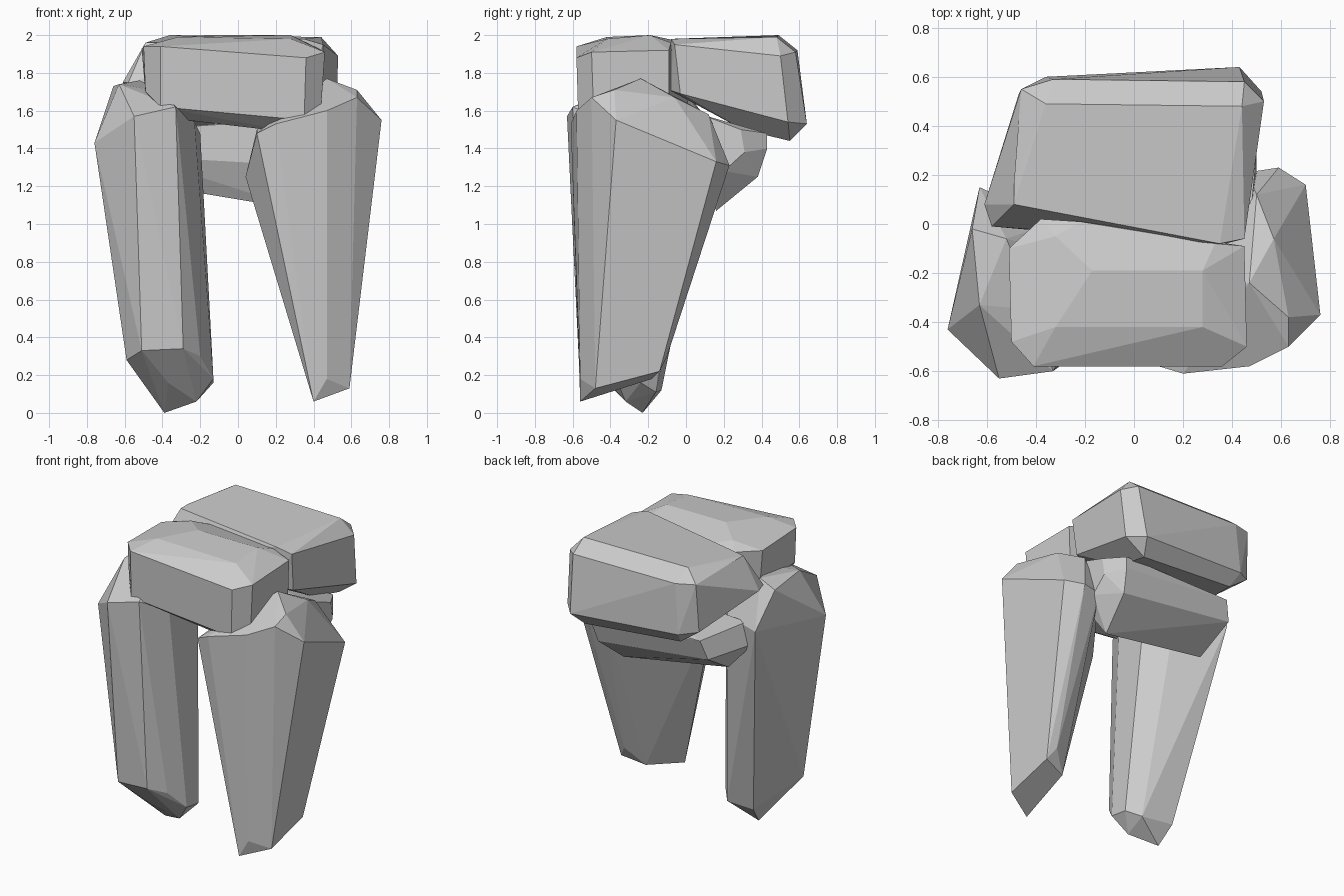
import bpy, bmesh, math


def stone(name, *sections):
    """Rough-hewn convex block wrapped around a few cross-section outlines."""
    bm = bmesh.new()
    for section in sections:
        for p in section:
            bm.verts.new(p)
    hull = bmesh.ops.convex_hull(bm, input=bm.verts[:])
    loose = {g for g in hull["geom_interior"] + hull["geom_unused"]
             if isinstance(g, bmesh.types.BMVert)}
    bmesh.ops.delete(bm, geom=list(loose), context='VERTS')
    # merge nearly flat triangles into broad facets
    bmesh.ops.dissolve_limit(bm, angle_limit=math.radians(7),
                             verts=bm.verts[:], edges=bm.edges[:])
    bmesh.ops.recalc_face_normals(bm, faces=bm.faces[:])
    me = bpy.data.meshes.new(name)
    bm.to_mesh(me)
    bm.free()
    ob = bpy.data.objects.new(name, me)
    bpy.context.collection.objects.link(ob)
    return ob


# left upright: crown, shoulder, ankle, tip
stone("left_upright",
      [(-.66, -.02, 1.73), (-.52, -.06, 1.76), (-.63, -.33, 1.74), (-.40, -.35, 1.70)],
      [(-.76, -.43, 1.43), (-.55, -.63, 1.57), (-.33, -.60, 1.62), (-.23, -.42, 1.54),
       (-.20, -.15, 1.48), (-.32, .01, 1.48), (-.63, .15, 1.50)],
      [(-.59, -.43, .28), (-.51, -.57, .33), (-.29, -.57, .34), (-.20, -.48, .30)],
      [(-.13, -.37, .18), (-.13, -.24, .16), (-.20, -.16, .11), (-.42, -.13, .12),
       (-.39, -.23, .0), (-.37, -.42, .16), (-.22, -.32, .06)])

# right upright, leaning inward at the foot
stone("right_upright",
      [(.47, -.24, 1.77), (.63, -.38, 1.71), (.57, -.06, 1.67), (.50, .12, 1.58)],
      [(.63, -.50, 1.67), (.76, -.37, 1.55), (.70, .16, 1.33), (.59, .23, 1.31),
       (.46, .21, 1.30), (.47, -.58, 1.60), (.20, -.61, 1.53), (.10, -.58, 1.48)],
      [(.04, -.35, 1.25), (.10, -.30, 1.50)],
      [(.40, -.56, .06), (.47, -.56, .18), (.59, -.48, .13), (.59, -.14, .22),
       (.54, -.10, .30), (.43, -.18, .18)])

# front capstone: top, upper rim, lower rim, underside
stone("front_capstone",
      [(-.17, -.19, 2.0), (.28, -.19, 2.0), (.28, -.42, 1.98), (-.32, -.42, 1.99),
       (-.32, -.05, 1.97), (-.22, .01, 1.95)],
      [(-.51, -.10, 1.93), (-.38, .02, 1.93), (.45, -.09, 1.92), (.33, -.08, 1.96),
       (.46, -.50, 1.91), (.36, -.58, 1.88), (-.41, -.58, 1.94), (-.50, -.48, 1.94)],
      [(-.49, -.10, 1.68), (-.38, .01, 1.64), (.44, -.09, 1.60), (.44, -.49, 1.62),
       (.35, -.57, 1.55), (-.41, -.57, 1.62), (-.49, -.48, 1.70)],
      [(-.36, -.48, 1.56), (.32, -.48, 1.48), (.33, -.15, 1.50), (-.36, -.10, 1.56)])

# rear capstone: top, upper rim, lower rim, underside
stone("rear_capstone",
      [(-.49, .16, 1.96), (-.36, .49, 2.0), (.44, .48, 1.99), (.35, -.08, 1.98),
       (-.49, .08, 1.96)],
      [(-.46, .55, 1.93), (-.33, .59, 1.92), (.45, .58, 1.91), (.53, .50, 1.89),
       (.45, -.06, 1.95)],
      [(-.36, .60, 1.58), (.43, .64, 1.53), (.52, .54, 1.54), (.44, -.03, 1.69),
       (.33, -.09, 1.71), (-.58, -.01, 1.75), (-.61, .08, 1.75), (-.47, .53, 1.60)],
      [(.38, .55, 1.44), (.36, .30, 1.50), (-.33, .53, 1.50), (.35, .0, 1.66),
       (-.53, .05, 1.68)])

# small wedge stone under the rear capstone: right end, back, belly, front
stone("wedge_stone",
      [(.48, .08, 1.58), (.50, .29, 1.50), (.50, .31, 1.38), (.50, .20, 1.28),
       (.50, .06, 1.30)],
      [(.42, .43, 1.48), (.42, .43, 1.40), (.40, .38, 1.25), (-.40, .42, 1.48),
       (-.44, .39, 1.35)],
      [(.36, .16, 1.07), (-.42, .14, 1.20)],
      [(-.55, .05, 1.36), (-.50, .06, 1.50), (.40, .06, 1.56)])
